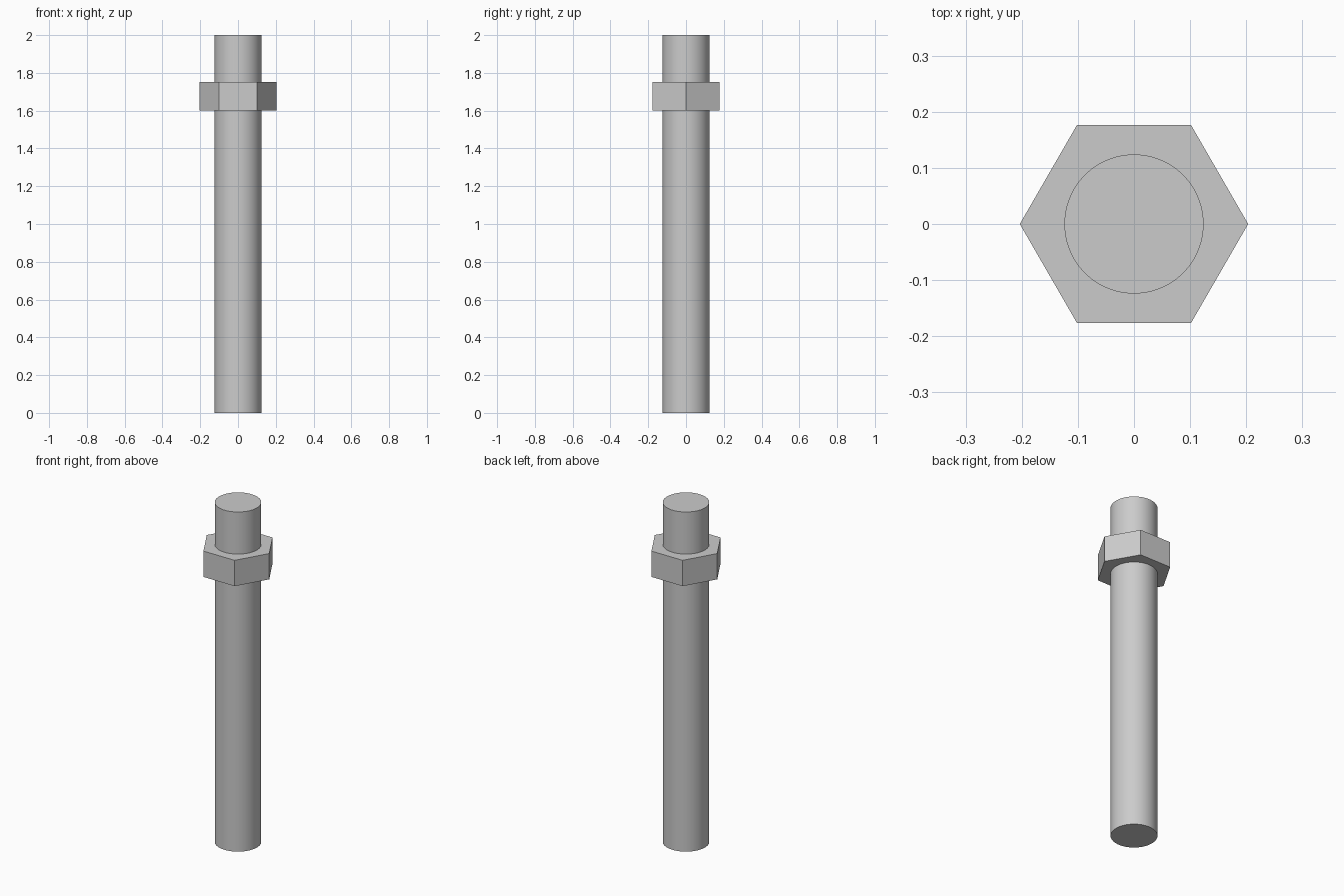
import bpy
import bmesh
from math import cos, sin, tau, radians

if "Cube" in bpy.data.objects:
    bpy.data.objects.remove(bpy.data.objects["Cube"])


def prism(name, radius, z0, z1, sides, smooth=False):
    """Upright prism with its first corner on +x."""
    bm = bmesh.new()
    ring = [bm.verts.new((radius * cos(tau * i / sides),
                          radius * sin(tau * i / sides), z0))
            for i in range(sides)]
    base = bm.faces.new(ring)
    top = bmesh.ops.extrude_face_region(bm, geom=[base], use_keep_orig=True)
    moved = [v for v in top["geom"] if isinstance(v, bmesh.types.BMVert)]
    bmesh.ops.translate(bm, verts=moved, vec=(0, 0, z1 - z0))
    bmesh.ops.recalc_face_normals(bm, faces=bm.faces)
    mesh = bpy.data.meshes.new(name)
    bm.to_mesh(mesh)
    bm.free()
    obj = bpy.data.objects.new(name, mesh)
    bpy.context.collection.objects.link(obj)
    if smooth:
        bpy.ops.object.select_all(action="DESELECT")
        obj.select_set(True)
        bpy.context.view_layer.objects.active = obj
        bpy.ops.object.shade_smooth_by_angle(angle=radians(30))
    return obj


# Round rod running the full height
prism("rod", 0.124, 0.0, 2.0, 96, smooth=True)

# Hexagonal nut near the top, corners on the x axis
prism("hex_nut", 0.2035, 1.60, 1.752, 6)
